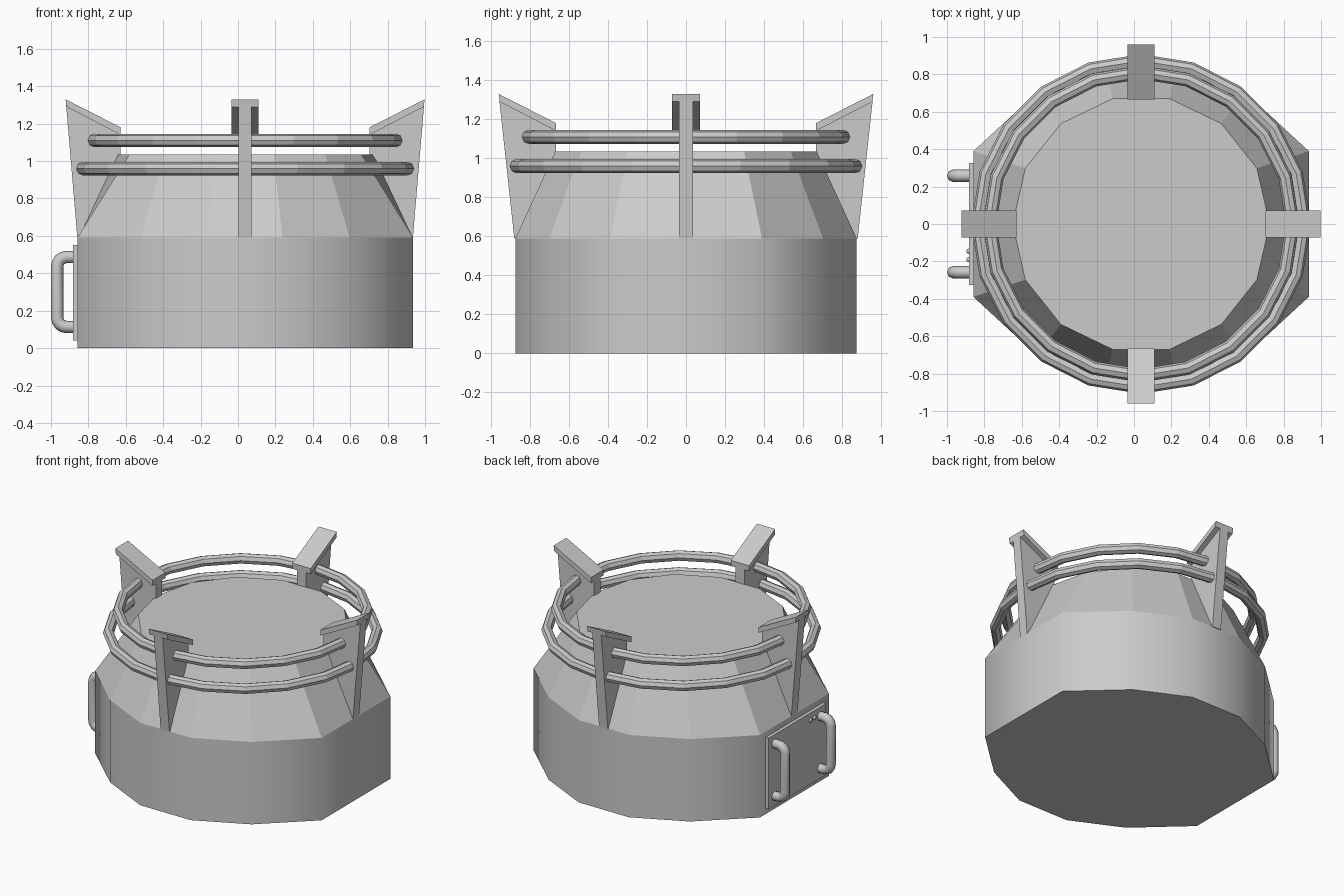
import bpy, bmesh
from math import sin, cos, pi, radians
from mathutils import Matrix, Vector

if "Cube" in bpy.data.objects:
    bpy.data.objects.remove(bpy.data.objects["Cube"])

CX = 0.038  # body axis; the handles stick out on the -x side


def make_object(name, bm, smooth=False):
    bmesh.ops.recalc_face_normals(bm, faces=bm.faces)
    mesh = bpy.data.meshes.new(name)
    bm.to_mesh(mesh)
    bm.free()
    obj = bpy.data.objects.new(name, mesh)
    bpy.context.collection.objects.link(obj)
    if smooth:
        mesh.shade_smooth()
    return obj


def prism(bm, profile, width, matrix):
    """Extrude an (r, z) outline symmetrically across its plane."""
    a = [bm.verts.new(matrix @ Vector((r, -width / 2, z))) for r, z in profile]
    b = [bm.verts.new(matrix @ Vector((r, width / 2, z))) for r, z in profile]
    bm.faces.new(a)
    bm.faces.new(b[::-1])
    n = len(a)
    for i in range(n):
        bm.faces.new((a[i], b[i], b[(i + 1) % n], a[(i + 1) % n]))


# Body: 14-sided drum with squared-off left and right sides, tapering upward
def body_ring(bm, z):
    pts = []
    for i in range(14):
        a = 2 * pi * i / 14
        x, y = 0.897 * cos(a), 0.897 * sin(a)
        if abs(x) > 0.75:
            x = 0.897 if x > 0 else -0.897
        pts.append(bm.verts.new((CX + x, y, z)))
    return pts


bm = bmesh.new()
low, mid = body_ring(bm, 0), body_ring(bm, 0.59)
top = [bm.verts.new((CX + 0.687 * cos(2 * pi * i / 14),
                     0.687 * sin(2 * pi * i / 14), 1.035)) for i in range(14)]
bm.faces.new(low)
bm.faces.new(top)
for i in range(14):
    j = (i + 1) % 14
    wall = bm.faces.new((low[i], low[j], mid[j], mid[i]))
    wall.smooth = True
    bm.faces.new((mid[i], mid[j], top[j], top[i]))
make_object("body", bm)

# Four bracket posts, each a tapered web with a sloping cap plate
for i, side in enumerate(("right", "back", "left", "front")):
    m = Matrix.Translation((CX, 0, 0)) @ Matrix.Rotation(i * pi / 2, 4, 'Z')
    foot = 0.897 if i % 2 == 0 else 0.88
    bm = bmesh.new()
    prism(bm, [(foot, 0.59), (0.957, 1.30), (0.665, 1.15), (0.665, 1.0),
               (0.85, 0.59)], 0.07, m)
    prism(bm, [(0.955, 1.29), (0.96, 1.33), (0.665, 1.18), (0.665, 1.14)], 0.145, m)
    make_object(side + "_bracket", bm)

# Two guard rings
for name, radius, z in (("lower_ring", 0.872, 0.96), ("upper_ring", 0.81, 1.11)):
    bpy.ops.mesh.primitive_torus_add(major_segments=20, minor_segments=8,
                                     major_radius=radius, minor_radius=0.036,
                                     location=(CX, 0, z))
    bpy.context.object.name = name

# Door panel on the left side
bm = bmesh.new()
bmesh.ops.create_cube(bm, size=1, matrix=Matrix.Translation((-0.868, 0, 0.295))
                      @ Matrix.Diagonal((0.03, 0.65, 0.51, 1)))
make_object("door_panel", bm)

# Small studs near the top of the door
for k, y in enumerate((-0.145, -0.19)):
    bm = bmesh.new()
    bmesh.ops.create_uvsphere(bm, u_segments=8, v_segments=6, radius=0.015,
                              matrix=Matrix.Translation((-0.882, y, 0.5)))
    make_object(f"door_stud_{k + 1}", bm, smooth=True)


# Bent-tube handles
def handle(name, y):
    xo, z0, z1, r = -0.967, 0.113, 0.487, 0.05
    path = [(-0.87, z0)]
    for cz, start in ((z0 + r, 270), (z1 - r, 180)):
        for s in range(5):
            a = radians(start - s * 22.5)
            path.append((xo + r + r * cos(a), cz + r * sin(a)))
    path.append((-0.87, z1))
    curve = bpy.data.curves.new(name, 'CURVE')
    curve.dimensions = '3D'
    curve.bevel_depth = 0.033
    curve.bevel_resolution = 2
    curve.use_fill_caps = True
    spline = curve.splines.new('POLY')
    spline.points.add(len(path) - 1)
    for p, (x, z) in zip(spline.points, path):
        p.co = (x, y, z, 1)
    obj = bpy.data.objects.new(name, curve)
    bpy.context.collection.objects.link(obj)
    bpy.ops.object.select_all(action='DESELECT')
    obj.select_set(True)
    bpy.context.view_layer.objects.active = obj
    bpy.ops.object.convert(target='MESH')
    bpy.ops.object.shade_smooth_by_angle(angle=radians(50))


handle("back_handle", 0.258)
handle("front_handle", -0.258)
